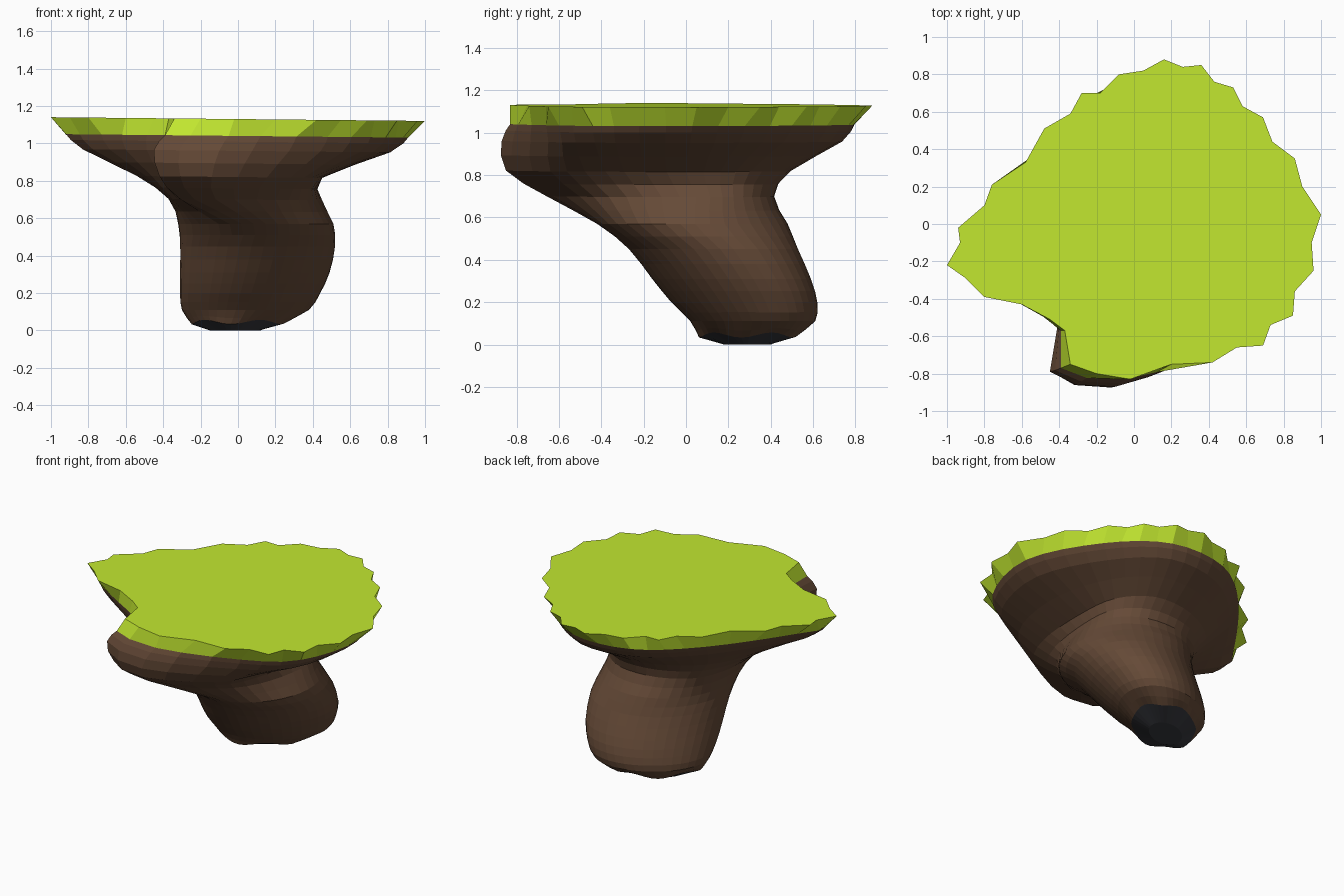
import bpy, bmesh, math
from mathutils import Vector

if "Cube" in bpy.data.objects:
    bpy.data.objects.remove(bpy.data.objects["Cube"])

N = 40  # points in every ring, counter-clockwise from +x


def material(name, rgb):
    m = bpy.data.materials.new(name)
    m.diffuse_color = (*rgb, 1)
    m.use_nodes = True
    m.node_tree.nodes["Principled BSDF"].inputs["Base Color"].default_value = m.diffuse_color
    return m


def catmull(p0, p1, p2, p3, t):
    return 0.5 * (2 * p1 + (p2 - p0) * t + (2 * p0 - 5 * p1 + 4 * p2 - p3) * t ** 2
                  + (3 * p1 - p0 - 3 * p2 + p3) * t ** 3)


def spline_ring(z, points):
    """Closed smooth curve through the control points, placed at fixed ring indices."""
    pts = [Vector(p) for p in points]
    n, ring = len(pts), []
    for i in range(n):
        quad = [pts[(i + k) % n] for k in (-1, 0, 1, 2)]
        steps = (KEYS[(i + 1) % n] - KEYS[i]) % N
        for s in range(steps):
            p = catmull(*quad, s / steps)
            ring.append(Vector((p.x, p.y, z - 0.01 * p.x)))
    return ring


def ellipse_ring(z, x0, x1, y0, y1, skew=0.0, wave=0.0):
    """Ellipse filling the given extents; skew stretches it along the x = y diagonal."""
    ring = []
    for i in range(N):
        a = math.tau * i / N
        ring.append(Vector(((x0 + x1) / 2 + (x1 - x0) / 2 * math.cos(a - skew),
                            (y0 + y1) / 2 + (y1 - y0) / 2 * math.sin(a + skew),
                            z + wave * math.sin(5 * a))))
    return ring


def refine(rings):
    """Insert a smoothly curved ring between each neighbouring pair."""
    out, last = [], len(rings) - 1
    for i in range(last):
        quad = [rings[min(max(i + k, 0), last)] for k in (-1, 0, 1, 2)]
        out += [rings[i], [catmull(*ps, 0.5) for ps in zip(*quad)]]
    return out + [rings[-1]]


def loft(name, rings, mat, cap_top=False, cap_bottom=False):
    """Skin a list of rings ordered from bottom to top."""
    bm = bmesh.new()
    rows = [[bm.verts.new(p) for p in r] for r in rings]
    for lo, hi in zip(rows, rows[1:]):
        for i in range(N):
            j = (i + 1) % N
            bm.faces.new((lo[i], lo[j], hi[j], hi[i]))
    if cap_top:
        bm.faces.new(rows[-1])
    if cap_bottom:
        bm.faces.new(rows[0][::-1])
    me = bpy.data.meshes.new(name)
    bm.to_mesh(me)
    bm.free()
    me.materials.append(mat)
    ob = bpy.data.objects.new(name, me)
    bpy.context.collection.objects.link(ob)
    return ob


# Ring indices of the control points (27 is the cleft, 28 the front lobe)
KEYS = [0, 4, 8, 12, 16, 20, 22, 25, 27, 28, 30, 33, 36]

rim = spline_ring(1.04, [(.91, .03), (.67, .5), (.33, .77), (-.1, .75), (-.47, .46), (-.84, -.03),
                         (-.92, -.22), (-.62, -.42), (-.39, -.57), (-.39, -.77), (-.05, -.83),
                         (.48, -.66), (.79, -.44)])
belly = spline_ring(.96, [(.81, .02), (.6, .46), (.3, .72), (-.1, .68), (-.45, .4), (-.74, -.02),
                          (-.83, -.22), (-.6, -.4), (-.41, -.55), (-.45, -.79), (-.1, -.87),
                          (.44, -.65), (.72, -.43)])
under = spline_ring(.82, [(.45, 0), (.41, .3), (.22, .48), (-.08, .46), (-.36, .28), (-.51, 0),
                          (-.54, -.2), (-.46, -.36), (-.38, -.5), (-.42, -.76), (-.14, -.85),
                          (.28, -.64), (.42, -.38)])
neck = spline_ring(.7, [(.45, .05), (.4, .27), (.22, .4), (-.05, .4), (-.27, .27), (-.36, .05),
                        (-.37, -.15), (-.35, -.32), (-.32, -.42), (-.31, -.58), (-.12, -.66),
                        (.2, -.5), (.37, -.28)])

# Leaning stem below the neck: z, x min, x max, y min, y max, skew
stem = [ellipse_ring(*s) for s in [
    (.11, -.30, .38, .02, .61, .15), (.20, -.31, .44, -.07, .62, .14),
    (.31, -.31, .49, -.16, .59, .12), (.45, -.31, .52, -.27, .53, .08),
    (.57, -.32, .51, -.42, .48, .03)]]
tip_edge = ellipse_ring(.045, -.25, .26, .06, .53, skew=.17, wave=.012)

# Jagged grass outline
outline = [
    (1, .05), (.9, .2), (.86, .35), (.74, .44), (.69, .57), (.58, .63), (.53, .73), (.43, .76),
    (.36, .85), (.26, .84), (.16, .88), (.05, .82), (-.08, .8), (-.18, .7), (-.28, .7), (-.34, .59),
    (-.48, .51), (-.58, .33), (-.76, .21), (-.8, .1), (-.94, -.02), (-.93, -.1), (-1, -.22),
    (-.9, -.29), (-.8, -.39), (-.6, -.43), (-.45, -.51), (-.37, -.57), (-.34, -.75), (-.2, -.8),
    (-.02, -.83), (.2, -.75), (.42, -.74), (.55, -.66), (.69, -.65), (.73, -.54), (.85, -.49),
    (.86, -.36), (.96, -.25), (.95, -.1)]
grass_top = [(x, y, 1.13 - .01 * x) for x, y in outline]

# Parts
loft("grass_top", [rim, grass_top], material("grass", (.54, .8, .03)), cap_top=True)
loft("earth_body", refine([tip_edge, *stem, neck, under, belly, rim]),
     material("earth", (.13, .068, .038)))
loft("stone_tip", [ellipse_ring(0, -.15, .12, .18, .4, skew=.17), tip_edge],
     material("stone", (.04, .042, .05)), cap_bottom=True)
